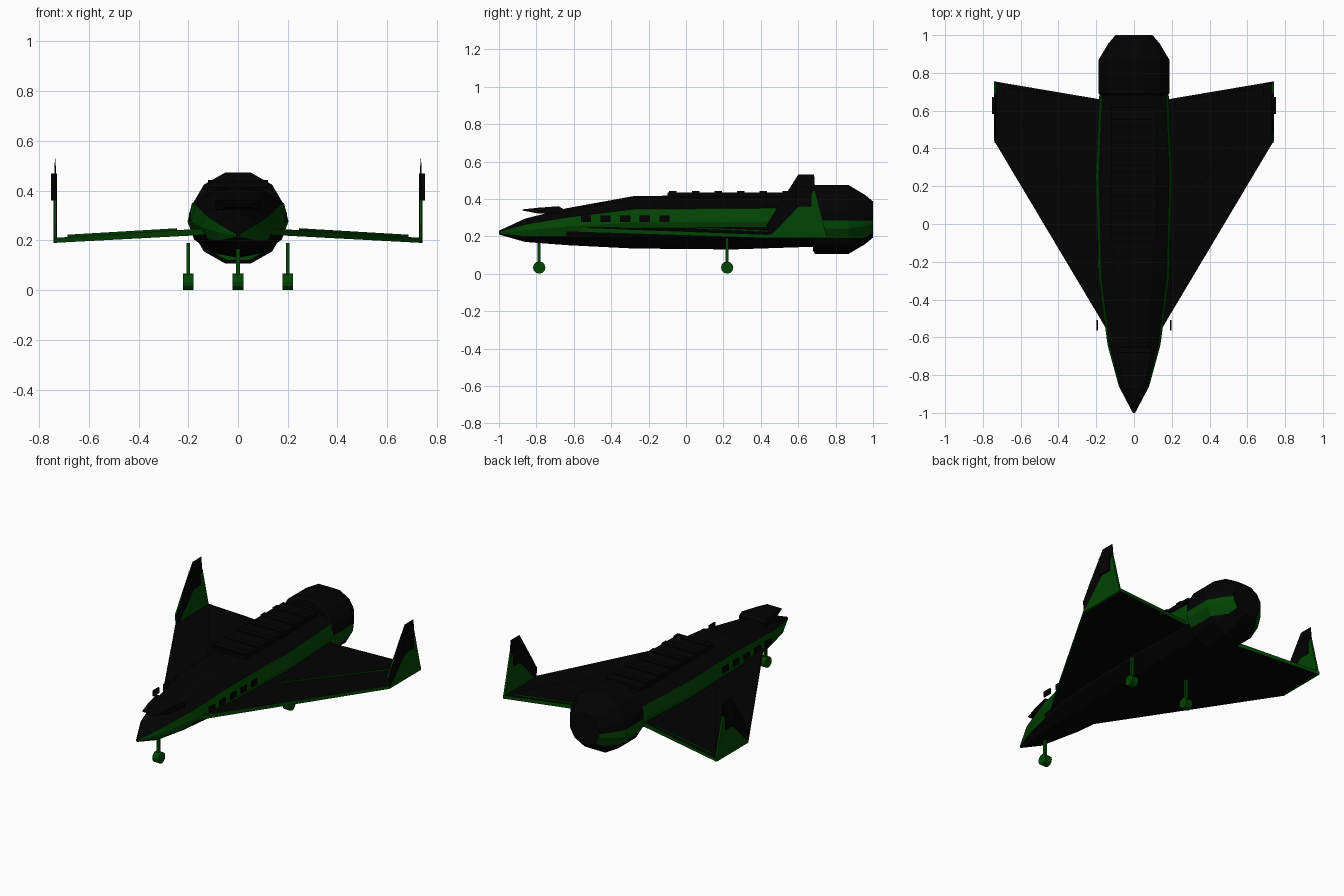
import bpy, bmesh, math

if "Cube" in bpy.data.objects:
    bpy.data.objects.remove(bpy.data.objects["Cube"])


def material(name, rgb):
    m = bpy.data.materials.new(name)
    m.diffuse_color = (*rgb, 1)
    m.use_nodes = True
    m.node_tree.nodes["Principled BSDF"].inputs["Base Color"].default_value = m.diffuse_color
    return m


BLACK = material("near_black", (0.0007, 0.0007, 0.0007))
GREEN = material("dark_green", (0.0007, 0.058, 0.001))


def loft(name, rings, is_green=lambda f: False, cuts=()):
    """Skin rings of equal point count, cap both ends, colour faces by rule."""
    bm = bmesh.new()
    vs = [[bm.verts.new(p) for p in r] for r in rings]
    n = len(vs[0])
    for a, b in zip(vs, vs[1:]):
        for i in range(n):
            j = (i + 1) % n
            bm.faces.new((a[i], a[j], b[j], b[i]))
    bm.faces.new(vs[0])
    bm.faces.new(vs[-1])
    bmesh.ops.recalc_face_normals(bm, faces=bm.faces[:])
    for z in cuts:  # split faces at a height so colour borders are straight
        bmesh.ops.bisect_plane(bm, geom=bm.verts[:] + bm.edges[:] + bm.faces[:],
                               plane_co=(0, 0, z), plane_no=(0, 0, 1))
    bm.normal_update()
    for f in bm.faces:
        f.material_index = int(is_green(f))
    me = bpy.data.meshes.new(name)
    bm.to_mesh(me)
    bm.free()
    me.materials.append(BLACK)
    me.materials.append(GREEN)
    ob = bpy.data.objects.new(name, me)
    bpy.context.collection.objects.link(ob)
    return ob


def ellipse(y, z, rx, rz, start=0.0, n=12):
    return [(rx * math.cos(start + math.tau * i / n), y,
             z + rz * math.sin(start + math.tau * i / n)) for i in range(n)]


def hull_ring(y, z, rx, rz):
    """Twelve-sided section whose upper side facets are a little steeper."""
    return [(x * (1.055 if i in (1, 5) else 1), y, h)
            for i, (x, y, h) in enumerate(ellipse(y, z, rx, rz))]


def box(name, c, s, is_green=lambda f: False):
    x, y, z = c
    a, b, h = (v / 2 for v in s)
    return loft(name, [[(x + i * a, y + j * b, z + k * h) for i, j in
                        ((-1, -1), (1, -1), (1, 1), (-1, 1))] for k in (-1, 1)], is_green)


def side_plate(name, profile, x0, x1, is_green=lambda f: False):
    return loft(name, [[(x, y, z) for y, z in profile] for x in (x0, x1)], is_green)


def all_green(f):
    return True


def edge_green(f):
    return abs(f.normal.z) < 0.5


# Fuselage: y, bottom z, top z, half width; green sides above the wing and round the nose
stations = [(-1.0, 0.21, 0.23, 0.006), (-0.86, 0.17, 0.295, 0.08),
            (-0.64, 0.153, 0.35, 0.14), (-0.28, 0.135, 0.415, 0.188),
            (0.25, 0.13, 0.422, 0.203), (0.70, 0.145, 0.422, 0.183)]


def fuselage_green(f):
    c = f.calc_center_median()
    return abs(f.normal.x) > 0.75 and (c.z > 0.225 or c.y < -0.6)


loft("fuselage", [hull_ring(y, (b + t) / 2, w, (t - b) / 2) for y, b, t, w in stations],
     fuselage_green, cuts=(0.225,))


# Engine pod with tapered rear, green patch low on each side, green lower front face
def pod_green(f):
    c = f.calc_center_median()
    if f.normal.y < -0.9:
        return c.z < 0.285
    return abs(c.x) > 0.07 and 0.19 < c.z < 0.285 and f.normal.y < 0.9


loft("engine_pod", [ellipse(y, 0.29, r * 1.02, r, math.radians(15)) for y, r in
                    ((0.68, 0.174), (0.69, 0.19), (0.87, 0.19), (0.955, 0.138), (1.0, 0.1))],
     pod_green, cuts=(0.19, 0.285))

# Canopy wedge above the nose
loft("canopy", [[(-w, y, b), (w, y, b), (w, y, t), (-w, y, t)] for y, b, t, w in
                ((-0.875, 0.338, 0.344, 0.05), (-0.79, 0.322, 0.353, 0.07),
                 (-0.68, 0.325, 0.361, 0.09), (-0.655, 0.32, 0.345, 0.09))])

# Cargo bay cover and its ribs
box("bay_cover", (0, 0.26, 0.424), (0.24, 0.72, 0.022))
for i in range(6):
    box("bay_rib", (0, -0.07 + 0.121 * i, 0.427), (0.24, 0.04, 0.032))

# Landing gear
for x, y, top in ((0, -0.785, 0.18), (0.2, 0.22, 0.19), (-0.2, 0.22, 0.19)):
    box("gear_strut", (x, y, (0.035 + top) / 2), (0.016, 0.016, top - 0.035), all_green)
    wheel = [(y + 0.033 * math.cos(math.tau * i / 12), 0.033 + 0.033 * math.sin(math.tau * i / 12))
             for i in range(12)]
    side_plate("wheel", wheel, x - 0.022, x + 0.022, all_green)

for s in (1, -1):
    # Delta wing: x, y, mid z, half thickness
    plan = [(0.12, -0.60, 0.236, 0.013), (0.74, 0.44, 0.2, 0.01),
            (0.74, 0.755, 0.2, 0.01), (0.12, 0.65, 0.236, 0.013)]
    loft("wing", [[(s * x, y, z + k * t) for x, y, z, t in plan] for k in (-1, 1)], edge_green)
    # Raised panel on the wing
    panel = [(0.245, 0.05, 0.237), (0.685, 0.68, 0.211),
             (0.685, 0.725, 0.211), (0.245, 0.655, 0.237)]
    loft("wing_panel", [[(s * x, y, z + h) for x, y, z in panel] for h in (-0.01, 0.012)], edge_green)

    # Winglet: green lower triangle, black swept upper part with green lower leading edge
    side_plate("winglet_base", [(0.44, 0.19), (0.69, 0.45), (0.755, 0.19)],
               s * 0.728, s * 0.741, lambda f: f.normal.y > -0.5)
    blade = [(0.44, 0.19), (0.43, 0.26), (0.493, 0.36), (0.60, 0.53), (0.685, 0.53), (0.69, 0.45)]
    loft("winglet_blade",
         [[(s * (0.735 + k * (0.001 if z > 0.5 else 0.0045)), y, z) for y, z in blade] for k in (-1, 1)],
         lambda f: f.normal.y < -0.5 and f.calc_center_median().z < 0.36)
    box("winglet_pod", (s * 0.739, 0.627, 0.415), (0.024, 0.09, 0.11))

    # Side windows in a straight row
    for i in range(5):
        box("window", (s * 0.194, -0.535 + 0.105 * i, 0.295), (0.008, 0.055, 0.035))
